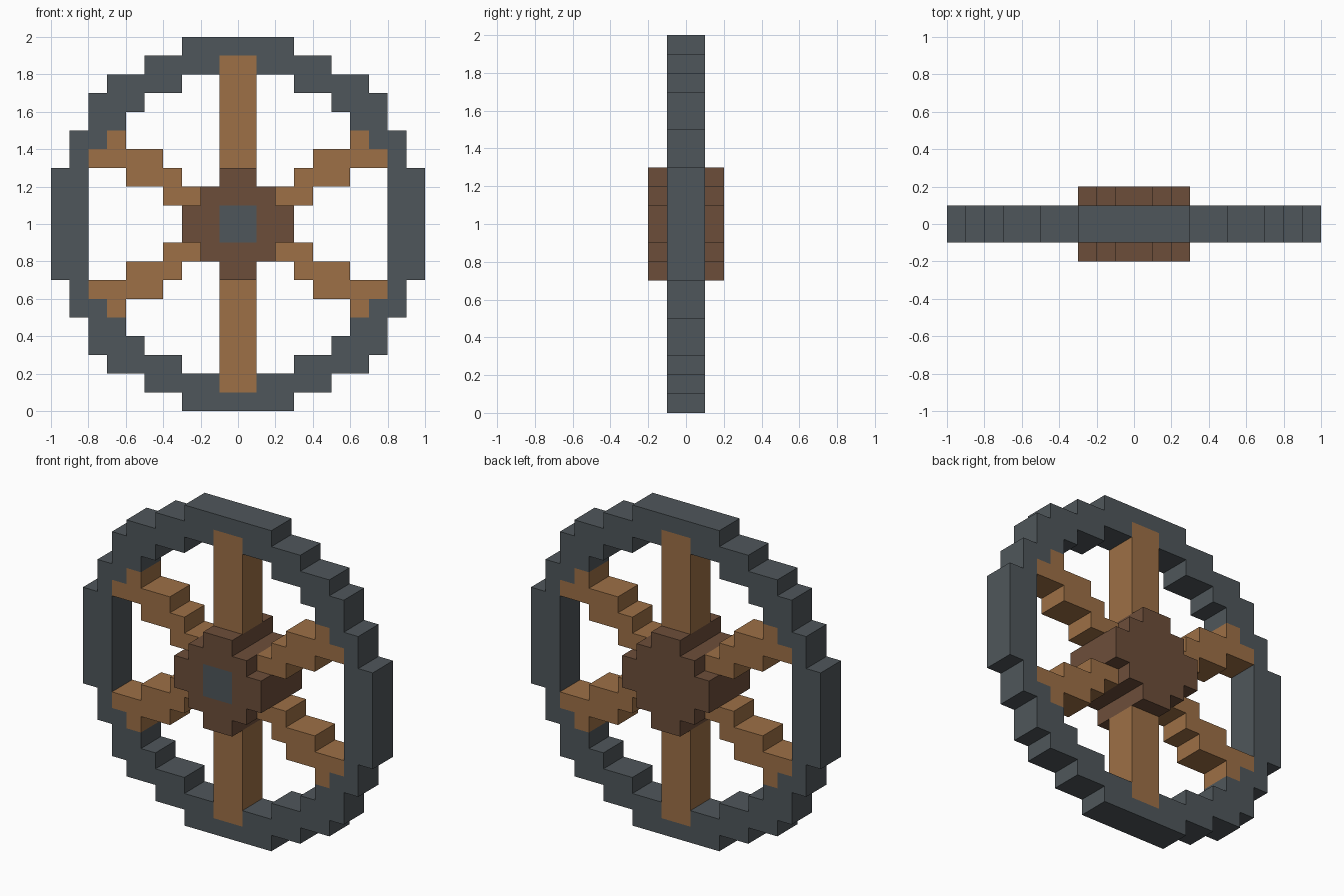
import bpy
import bmesh
import math
from mathutils import Vector

if "Cube" in bpy.data.objects:
    bpy.data.objects.remove(bpy.data.objects["Cube"])

U = 0.1          # block size
AXLE_Z = 1.0     # wheel centre height


def material(name, rgb):
    m = bpy.data.materials.new(name)
    m.diffuse_color = (*rgb, 1.0)
    m.use_nodes = True
    m.node_tree.nodes["Principled BSDF"].inputs["Base Color"].default_value = m.diffuse_color
    return m


iron = material("dark iron", (0.078, 0.094, 0.104))
light_wood = material("light wood", (0.337, 0.162, 0.061))
dark_wood = material("dark wood", (0.152, 0.076, 0.042))


def blocks(rows, half_depth):
    """Rows (z0, z1, x0, x1) of one quadrant, mirrored to all four, as a set of cells."""
    cells = set()
    for z0, z1, x0, x1 in rows:
        for k in range(z0, z1):
            for i in range(x0, x1):
                for j in range(-half_depth, half_depth):
                    cells |= {(a, j, c) for a in (i, -1 - i) for c in (k, -1 - k)}
    return cells


# Stepped rim
rim = blocks([(0, 3, 8, 10), (3, 4, 8, 9), (4, 5, 7, 9), (5, 6, 6, 8),
              (6, 7, 5, 8), (7, 8, 3, 7), (8, 9, 1, 5), (9, 10, 0, 3)], 1)
# Upright and stair-stepped diagonal spokes
upright = blocks([(3, 9, 0, 1)], 1)
diagonal = blocks([(1, 2, 2, 4), (2, 3, 3, 6), (3, 4, 4, 8), (4, 5, 6, 7)], 1)
# Thicker hub
hub = blocks([(0, 1, 0, 3), (1, 2, 0, 2), (2, 3, 0, 1)], 2)
solid = rim | upright | diagonal | hub


def build(name, cells, mats, rule=None):
    """Skin the outside of a set of cells, then merge flat areas."""
    bm = bmesh.new()
    for cell in sorted(cells):
        for axis in range(3):
            for side in (0, 1):
                near = list(cell)
                near[axis] += 2 * side - 1
                if tuple(near) in solid:
                    continue
                a, b = (axis + 1) % 3, (axis + 2) % 3
                corners = []
                for da, db in ((0, 0), (1, 0), (1, 1), (0, 1)):
                    p = list(cell)
                    p[axis] += side
                    p[a] += da
                    p[b] += db
                    corners.append(bm.verts.new(Vector(p) * U + Vector((0, 0, AXLE_Z))))
                f = bm.faces.new(corners if side else corners[::-1])
                f.normal_update()
                if rule:
                    f.material_index = rule(f)
    bmesh.ops.remove_doubles(bm, verts=bm.verts, dist=1e-4)
    bmesh.ops.dissolve_limit(bm, angle_limit=math.radians(1), verts=bm.verts,
                             edges=bm.edges, delimit={'MATERIAL', 'NORMAL'})
    me = bpy.data.meshes.new(name)
    bm.to_mesh(me)
    bm.free()
    for m in mats:
        me.materials.append(m)
    ob = bpy.data.objects.new(name, me)
    bpy.context.collection.objects.link(ob)
    return ob


def axle_cap(f):
    """Iron square in the middle of the hub's front face."""
    c = f.calc_center_median()
    return int(f.normal.y < -0.5 and abs(c.x) < U and abs(c.z - AXLE_Z) < U)


build("rim", rim, [iron])
build("upright_spokes", upright, [light_wood])
build("diagonal_spokes", diagonal, [light_wood])
build("hub", hub, [dark_wood, iron], axle_cap)
